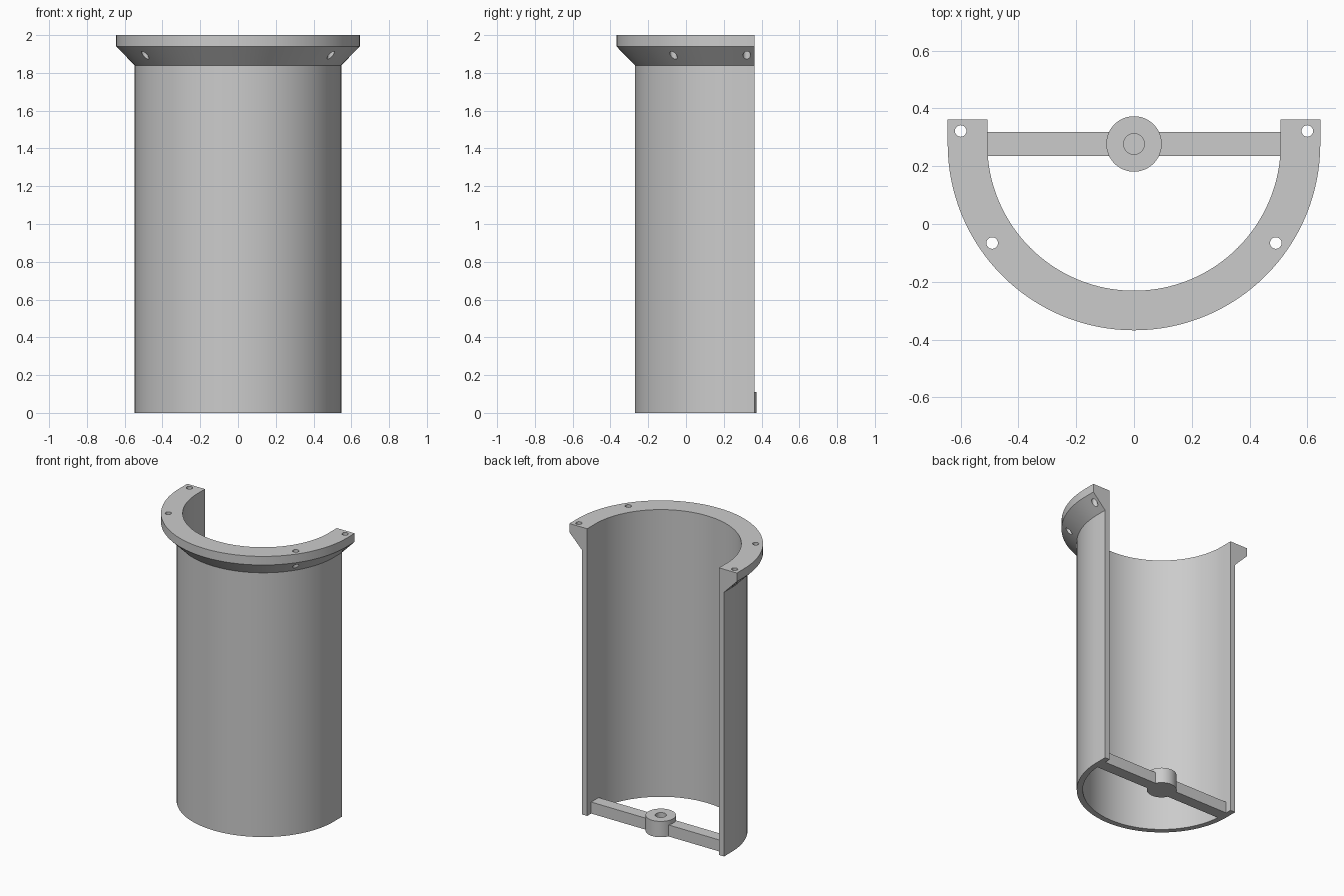
import bpy, bmesh, math

if "Cube" in bpy.data.objects:
    bpy.data.objects.remove(bpy.data.objects["Cube"])

CY = 0.277       # y of the half-round axis
BACK = 0.362     # y of the open back edge
INNER, WALL, RIM = 0.508, 0.547, 0.645

grey = bpy.data.materials.new("plain grey")
grey.use_nodes = True
colour = (0.6, 0.6, 0.6, 1)
grey.diffuse_color = colour
grey.node_tree.nodes["Principled BSDF"].inputs["Base Color"].default_value = colour


def make_object(name, bm):
    bmesh.ops.recalc_face_normals(bm, faces=bm.faces)
    mesh = bpy.data.meshes.new(name)
    bm.to_mesh(mesh)
    bm.free()
    mesh.materials.append(grey)
    obj = bpy.data.objects.new(name, mesh)
    bpy.context.collection.objects.link(obj)
    return obj


def smooth(obj):
    bpy.ops.object.select_all(action="DESELECT")
    obj.select_set(True)
    bpy.context.view_layer.objects.active = obj
    bpy.ops.object.shade_smooth_by_angle(angle=math.radians(30))


def add_cylinder(bm, x, y, z0, z1, radius, sides=32):
    ret = bmesh.ops.create_cone(bm, cap_ends=True, segments=sides,
                                radius1=radius, radius2=radius, depth=z1 - z0)
    bmesh.ops.translate(bm, verts=ret["verts"], vec=(x, y, (z0 + z1) / 2))


def cut(obj, cutter):
    cutter.hide_render = True
    cutter.hide_viewport = True
    mod = obj.modifiers.new("holes", "BOOLEAN")
    mod.operation = "DIFFERENCE"
    mod.solver = "EXACT"
    mod.object = cutter
    bpy.context.view_layer.update()
    mesh = bpy.data.meshes.new_from_object(
        obj.evaluated_get(bpy.context.evaluated_depsgraph_get()))
    obj.modifiers.clear()
    obj.data = mesh
    bpy.data.objects.remove(cutter)


# Half-round shell with flared rim: one section swept along a U path
section = [(INNER, 0), (WALL, 0), (WALL, 1.84), (RIM, 1.94), (RIM, 2), (INNER, 2)]
STEPS = 64
path = [(1, 0, BACK)]
for i in range(STEPS + 1):
    a = math.pi * i / STEPS
    path.append((math.cos(a), -math.sin(a), CY))
path.append((-1, 0, BACK))

bm = bmesh.new()
rings = [[bm.verts.new((r * dx, y + r * dy, z)) for r, z in section]
         for dx, dy, y in path]
n = len(section)
for r0, r1 in zip(rings, rings[1:]):
    for k in range(n):
        m = (k + 1) % n
        bm.faces.new((r0[k], r0[m], r1[m], r1[k]))
bm.faces.new(rings[0])
bm.faces.new(rings[-1])
shell = make_object("half_round_shell", bm)

# Bolt holes through the rim
bm = bmesh.new()
for side in (-1, 1):
    for x, y in ((0.6, 0.322), (0.491, -0.066)):
        add_cylinder(bm, side * x, y, 1.7, 2.1, 0.02, 24)
cut(shell, make_object("rim_hole_cutter", bm))
smooth(shell)

# Crossbar at the foot
bm = bmesh.new()
bmesh.ops.create_cube(bm, size=1)
bmesh.ops.scale(bm, verts=bm.verts, vec=(2 * (INNER + 0.01), 0.082, 0.08))
bmesh.ops.translate(bm, verts=bm.verts, vec=(0, CY, 0.04))
crossbar = make_object("crossbar", bm)

# Hub with a blind socket
bm = bmesh.new()
add_cylinder(bm, 0, CY, 0, 0.11, 0.096, 48)
hub = make_object("hub", bm)
for part in (crossbar, hub):
    bm = bmesh.new()
    add_cylinder(bm, 0, CY, 0.03, 0.2, 0.036)
    cut(part, make_object("socket_cutter", bm))
smooth(hub)
